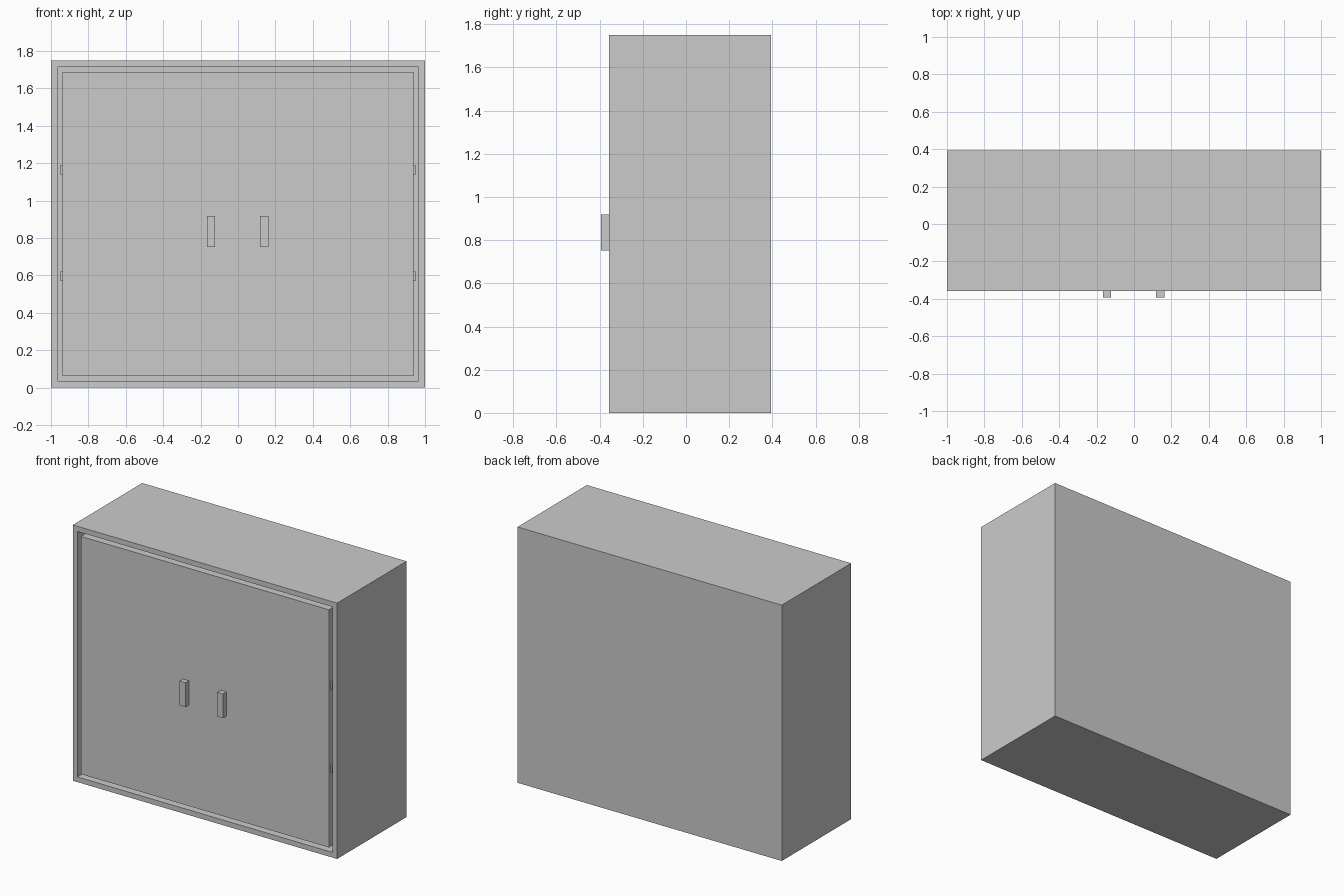
import bpy, bmesh

if "Cube" in bpy.data.objects:
    bpy.data.objects.remove(bpy.data.objects["Cube"])

FRONT, BACK = -0.357, 0.393   # carcass depth range
WIDTH, HEIGHT = 1.0, 1.75     # half width, full height
WALL, GAP = 0.05, 0.012       # board thickness, clearance round the doors


def box(bm, x0, x1, y0, y1, z0, z1):
    """Add an axis-aligned box to the bmesh and return its vertices."""
    verts = bmesh.ops.create_cube(bm, size=1)["verts"]
    for v in verts:
        v.co.x = x1 if v.co.x > 0 else x0
        v.co.y = y1 if v.co.y > 0 else y0
        v.co.z = z1 if v.co.z > 0 else z0
    return verts


def finish(bm, name):
    mesh = bpy.data.meshes.new(name)
    bm.to_mesh(mesh)
    bm.free()
    obj = bpy.data.objects.new(name, mesh)
    bpy.context.collection.objects.link(obj)
    return obj


def box_object(name, *bounds):
    bm = bmesh.new()
    box(bm, *bounds)
    return finish(bm, name)


# Carcass: a box whose front is inset and pushed back to hollow it out
bm = bmesh.new()
box(bm, -WIDTH, WIDTH, FRONT, BACK, 0, HEIGHT)
bm.normal_update()
front = min(bm.faces, key=lambda f: f.calc_center_median().y)
bmesh.ops.inset_region(bm, faces=[front], thickness=WALL)
cavity = bmesh.ops.extrude_discrete_faces(bm, faces=[front])["faces"][0]
for v in cavity.verts:
    v.co.y = BACK - WALL
finish(bm, "carcass")

# Door front: flush with the carcass and closed without a visible centre seam
edge = WIDTH - WALL - GAP
box_object("door_front", -edge, edge, FRONT, FRONT + WALL,
           WALL + GAP, HEIGHT - WALL - GAP)

# Hinges: small blocks bridging the gap on both sides
for side, sign in (("left", -1), ("right", 1)):
    for level, z in (("lower", 0.595), ("upper", 1.165)):
        xs = sorted((sign * edge, sign * (WIDTH - WALL)))
        box_object(f"hinge_{side}_{level}", *xs, FRONT + 0.015, FRONT + WALL,
                   z - 0.025, z + 0.025)

# Handles: plain upright bars
for side, x in (("left", -0.144), ("right", 0.140)):
    box_object(f"handle_{side}", x - 0.022, x + 0.022, -0.393, FRONT,
               0.753, 0.919)
